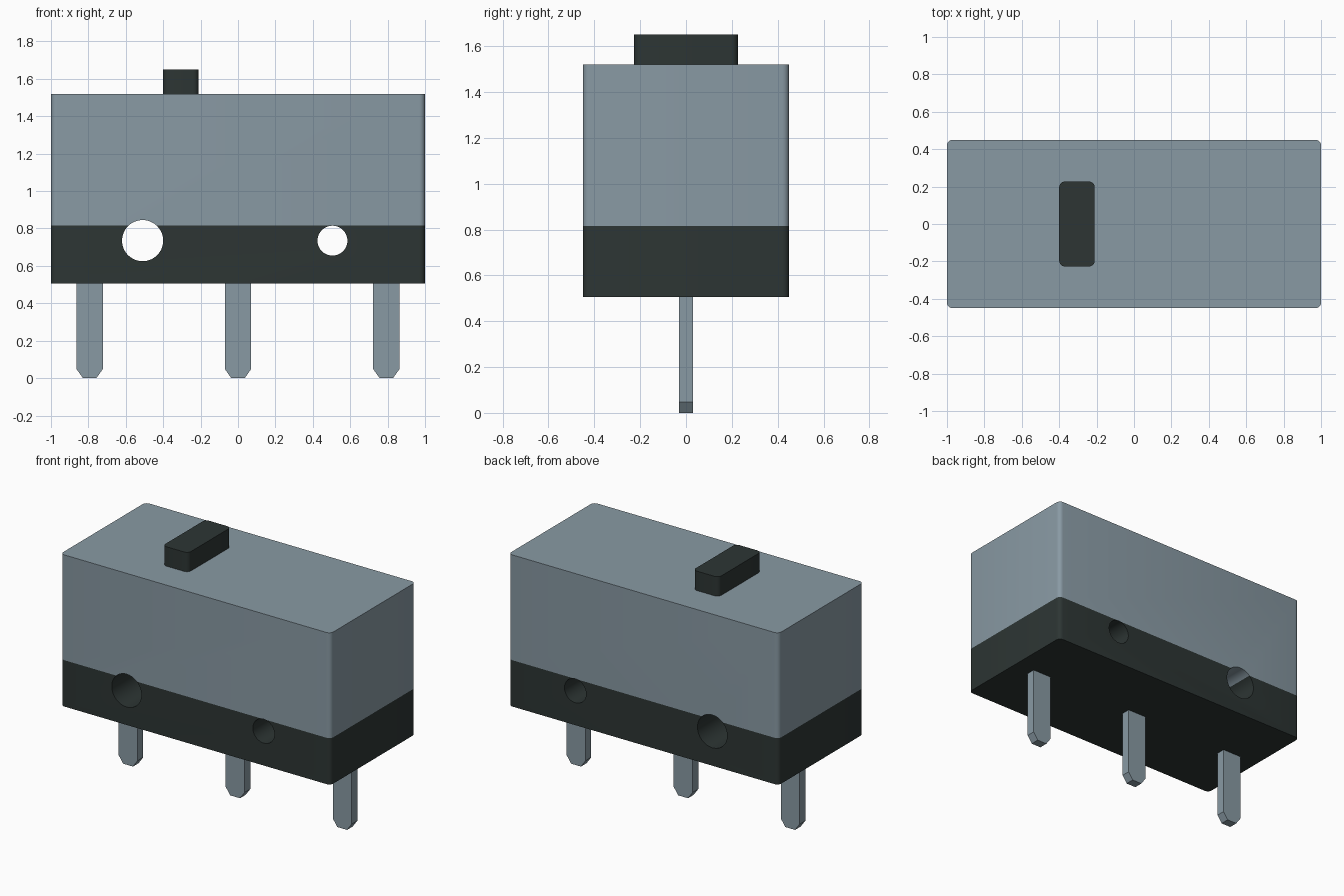
import bpy, bmesh, math

if "Cube" in bpy.data.objects:
    bpy.data.objects.remove(bpy.data.objects["Cube"])

def material(name, rgb):
    m = bpy.data.materials.new(name)
    m.diffuse_color = (*rgb, 1)
    m.use_nodes = True
    m.node_tree.nodes["Principled BSDF"].inputs["Base Color"].default_value = m.diffuse_color
    return m

GREY = material("blue_grey", (0.25, 0.323, 0.371))
DARK = material("dark_green_grey", (0.026, 0.036, 0.034))

def prism(name, points, depth, mat=None):
    """Extrude a closed 3D outline along a depth vector."""
    bm = bmesh.new()
    face = bm.faces.new([bm.verts.new(p) for p in points])
    ext = bmesh.ops.extrude_face_region(bm, geom=[face])
    verts = [g for g in ext["geom"] if isinstance(g, bmesh.types.BMVert)]
    bmesh.ops.translate(bm, verts=verts, vec=depth)
    bmesh.ops.recalc_face_normals(bm, faces=bm.faces)
    mesh = bpy.data.meshes.new(name)
    bm.to_mesh(mesh)
    bm.free()
    obj = bpy.data.objects.new(name, mesh)
    bpy.context.collection.objects.link(obj)
    if mat:
        mesh.materials.append(mat)
    return obj

def rounded_block(name, cx, hx, hy, z0, z1, r, mat, steps=5):
    """Block with rounded vertical edges."""
    pts = []
    for q, (sx, sy) in enumerate([(1, 1), (-1, 1), (-1, -1), (1, -1)]):
        for i in range(steps + 1):
            a = math.pi / 2 * (q + i / steps)
            pts.append((cx + sx * (hx - r) + r * math.cos(a),
                        sy * (hy - r) + r * math.sin(a), z0))
    return prism(name, pts, (0, 0, z1 - z0), mat)

def smooth(obj):
    bpy.ops.object.select_all(action='DESELECT')
    obj.select_set(True)
    bpy.context.view_layer.objects.active = obj
    bpy.ops.object.shade_smooth_by_angle(angle=math.radians(35))

# Two-part housing and the plunger button
base = rounded_block("base", 0, 1, 0.45, 0.505, 0.815, 0.03, DARK)
cover = rounded_block("cover", 0, 1, 0.45, 0.815, 1.52, 0.03, GREY)
button = rounded_block("button", -0.305, 0.095, 0.227, 1.52, 1.65, 0.03, DARK)

# Mounting holes through the housing, the large one reaching into the cover
def hole_cutter(name, x, r, n=48):
    ring = [(x + r * math.cos(2 * math.pi * i / n), -0.6,
             0.735 + r * math.sin(2 * math.pi * i / n)) for i in range(n)]
    cutter = prism(name, ring, (0, 1.2, 0))
    cutter.hide_render = True
    return cutter

large = hole_cutter("large_hole_cutter", -0.51, 0.11)
small = hole_cutter("small_hole_cutter", 0.505, 0.08)
for part, cutters in ((base, (large, small)), (cover, (large,))):
    bpy.context.view_layer.objects.active = part
    for c in cutters:
        mod = part.modifiers.new("hole", 'BOOLEAN')
        mod.operation, mod.solver, mod.object = 'DIFFERENCE', 'EXACT', c
        bpy.ops.object.modifier_apply(modifier=mod.name)
for c in (large, small):
    bpy.data.objects.remove(c)
for part in (base, cover, button):
    smooth(part)

# Terminal pins with chamfered tips
for name, x in (("left_pin", -0.793), ("middle_pin", 0), ("right_pin", 0.793)):
    profile = [(-0.07, 0.51), (-0.07, 0.048), (-0.036, 0),
               (0.036, 0), (0.07, 0.048), (0.07, 0.51)]
    prism(name, [(x + px, -0.03, pz) for px, pz in profile], (0, 0.06, 0), GREY)
